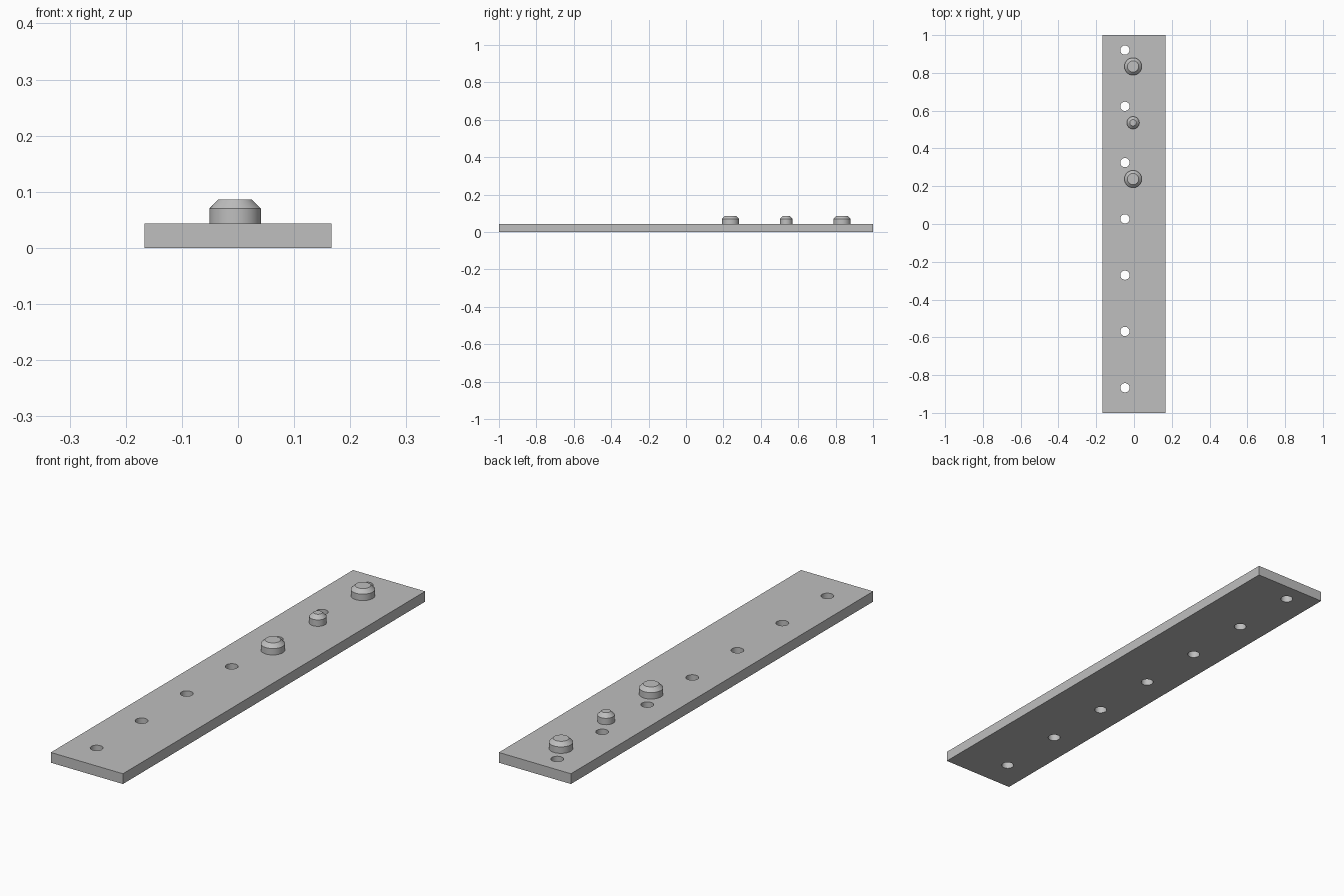
import bpy
import math

cube = bpy.data.objects.get("Cube")
if cube:
    bpy.data.objects.remove(cube, do_unlink=True)

# Single plain grey metal
GREY = (0.52, 0.52, 0.52, 1.0)
metal = bpy.data.materials.new("grey_metal")
metal.use_nodes = True
metal.diffuse_color = GREY
metal.node_tree.nodes["Principled BSDF"].inputs["Base Color"].default_value = GREY

THICK = 0.043
PITCH = 0.298


def finish(obj, name):
    obj.name = name
    obj.data.materials.clear()
    obj.data.materials.append(metal)
    return obj


def smooth(obj):
    bpy.ops.object.select_all(action="DESELECT")
    obj.select_set(True)
    bpy.context.view_layer.objects.active = obj
    bpy.ops.object.shade_smooth_by_angle(angle=math.radians(30))


def peg(name, y, radius, top_radius):
    """Locating peg: straight shank with a chamfered, flat top."""
    n = 48
    rings = [(radius, THICK - 0.005), (radius, 0.07), (top_radius, 0.086)]
    verts = [(r * math.cos(math.tau * i / n), r * math.sin(math.tau * i / n), z)
             for r, z in rings for i in range(n)]
    faces = [(k * n + i, k * n + (i + 1) % n, (k + 1) * n + (i + 1) % n, (k + 1) * n + i)
             for k in range(len(rings) - 1) for i in range(n)]
    faces.append(tuple(range(2 * n, 3 * n)))
    faces.append(tuple(reversed(range(n))))
    mesh = bpy.data.meshes.new(name)
    mesh.from_pydata(verts, [], faces)
    obj = bpy.data.objects.new(name, mesh)
    bpy.context.collection.objects.link(obj)
    obj.location = (-0.005, y, 0)
    finish(obj, name)
    smooth(obj)


# Base plate
bpy.ops.mesh.primitive_cube_add(size=1, location=(0, 0, THICK / 2))
plate = finish(bpy.context.object, "base_plate")
plate.scale = (0.334, 2, THICK)
bpy.ops.object.transform_apply(location=True, rotation=False, scale=True)

# Row of through holes
cutters = []
for i in range(7):
    bpy.ops.mesh.primitive_cylinder_add(vertices=32, radius=0.0245, depth=0.2,
                                        location=(-0.048, 0.921 - i * PITCH, THICK / 2))
    cutter = finish(bpy.context.object, f"hole_cutter_{i + 1}")
    cutter.hide_render = True
    cutters.append(cutter)
    cut = plate.modifiers.new(f"hole_{i + 1}", "BOOLEAN")
    cut.operation = "DIFFERENCE"
    cut.solver = "EXACT"
    cut.object = cutter

# Bake the holes and drop the cutters
bpy.ops.object.select_all(action="DESELECT")
plate.select_set(True)
bpy.context.view_layer.objects.active = plate
for mod in list(plate.modifiers):
    bpy.ops.object.modifier_apply(modifier=mod.name)
for cutter in cutters:
    bpy.data.objects.remove(cutter, do_unlink=True)
smooth(plate)

# Two large pegs with a small one between them
peg("large_peg_back", 0.834, 0.046, 0.030)
peg("small_peg", 0.834 - PITCH, 0.033, 0.017)
peg("large_peg_front", 0.834 - 2 * PITCH, 0.046, 0.030)
